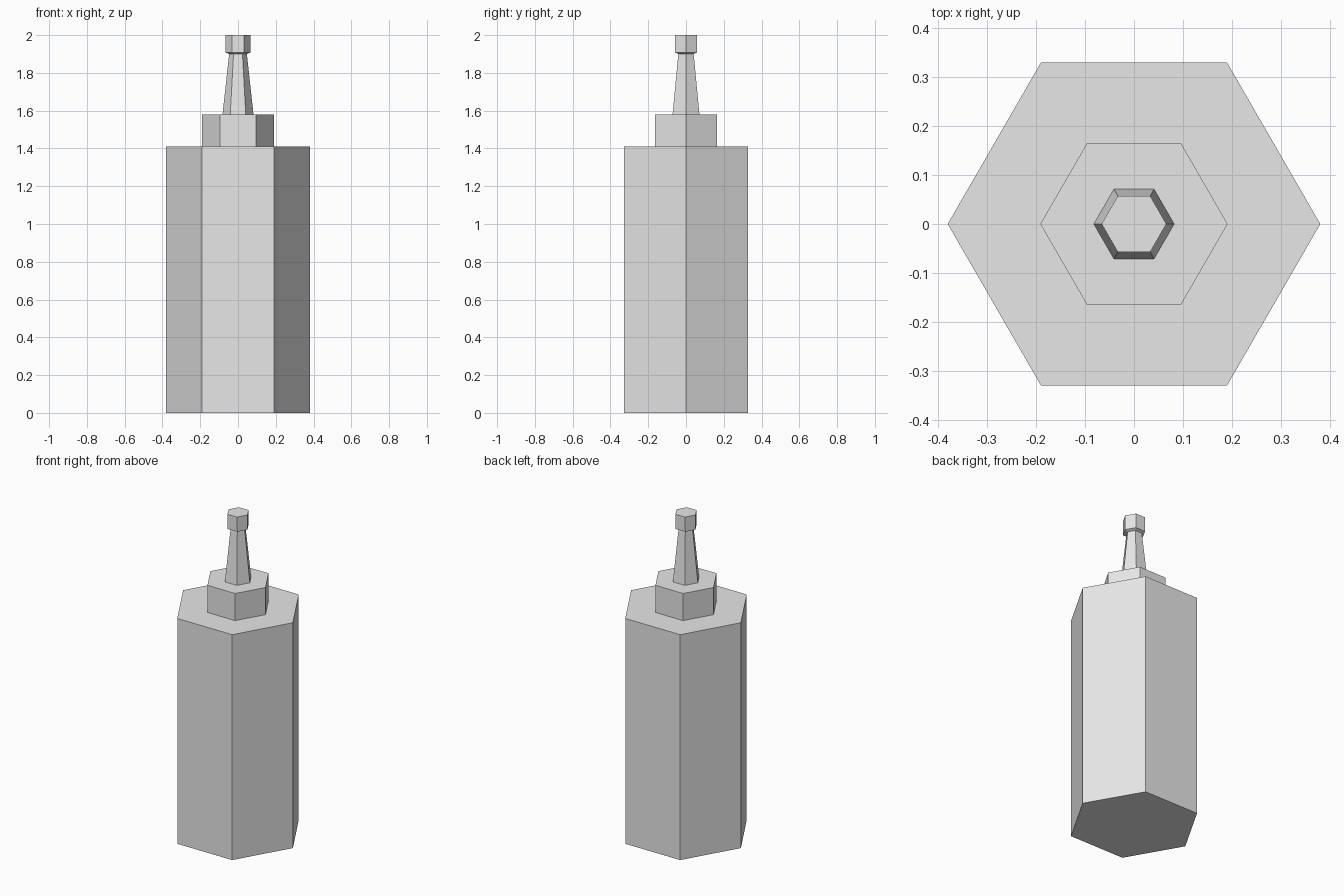
import bpy, bmesh
from math import cos, sin, tau

cube = bpy.data.objects.get("Cube")
if cube:
    bpy.data.objects.remove(cube, do_unlink=True)

SIDES = 6

grey = bpy.data.materials.new("light_grey")
grey.use_nodes = True
colour = (0.8, 0.8, 0.8, 1)
grey.diffuse_color = colour
grey.node_tree.nodes["Principled BSDF"].inputs["Base Color"].default_value = colour


def hex_part(name, profile, bottom=False, top=True):
    """Stack hexagonal rings given as (radius, height), corners on the x axis."""
    bm = bmesh.new()
    rings = [[bm.verts.new((r * cos(tau * i / SIDES), r * sin(tau * i / SIDES), z))
              for i in range(SIDES)] for r, z in profile]
    for low, high in zip(rings, rings[1:]):
        for i in range(SIDES):
            j = (i + 1) % SIDES
            bm.faces.new((low[i], low[j], high[j], high[i]))
    if bottom:
        bm.faces.new(rings[0][::-1])
    if top:
        bm.faces.new(rings[-1])
    mesh = bpy.data.meshes.new(name)
    bm.to_mesh(mesh)
    bm.free()
    mesh.materials.append(grey)
    obj = bpy.data.objects.new(name, mesh)
    bpy.context.collection.objects.link(obj)
    return obj


# Bottle body and collar
hex_part("body", [(0.38, 0), (0.38, 1.41)], bottom=True)
hex_part("collar", [(0.191, 1.41), (0.191, 1.58)])

# Tapered nozzle, open where it meets the collar and the tip
hex_part("nozzle", [(0.082, 1.58), (0.047, 1.9)], top=False)

# Nozzle tip with a flared underside
hex_part("nozzle_tip", [(0.047, 1.9), (0.066, 1.908), (0.066, 2)])
